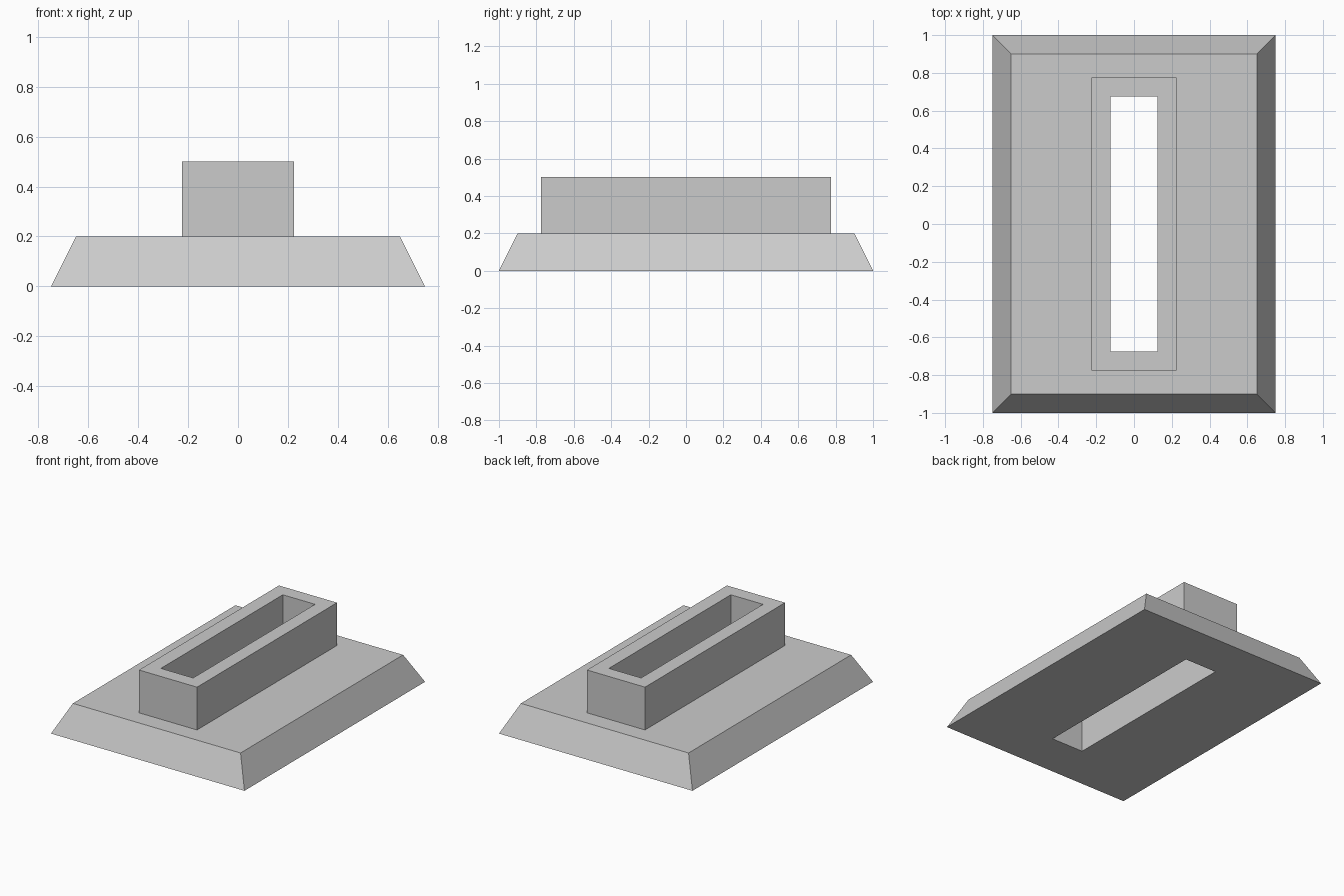
import bpy
import bmesh

cube = bpy.data.objects.get("Cube")
if cube:
    bpy.data.objects.remove(cube, do_unlink=True)

grey = bpy.data.materials.new("light_grey")
grey.use_nodes = True
colour = (0.6, 0.6, 0.6, 1)
grey.diffuse_color = colour
grey.node_tree.nodes["Principled BSDF"].inputs["Base Color"].default_value = colour


def rectangle_loft(name, rings):
    """Join successive rectangles (half width, half depth, height) with flat walls."""
    bm = bmesh.new()
    loops = [[bm.verts.new((sx * w, sy * d, z))
              for sx, sy in ((-1, -1), (1, -1), (1, 1), (-1, 1))]
             for w, d, z in rings]
    for low, high in zip(loops, loops[1:]):
        for i in range(4):
            j = (i + 1) % 4
            bm.faces.new((low[i], low[j], high[j], high[i]))
    mesh = bpy.data.meshes.new(name)
    bm.to_mesh(mesh)
    bm.free()
    mesh.materials.append(grey)
    obj = bpy.data.objects.new(name, mesh)
    bpy.context.collection.objects.link(obj)
    return obj


base_height, total_height = 0.2, 0.5
bore = (0.125, 0.675)
collar = (0.225, 0.775)

# Sloped base: underside, bevelled sides, and top up to the collar
rectangle_loft("sloped_base", [(*bore, 0), (0.75, 1, 0),
                               (0.65, 0.9, base_height), (*collar, base_height)])

# Hollow collar: outer wall, rim, and slot running through the base
rectangle_loft("slot_collar", [(*collar, base_height), (*collar, total_height),
                               (*bore, total_height), (*bore, 0)])
